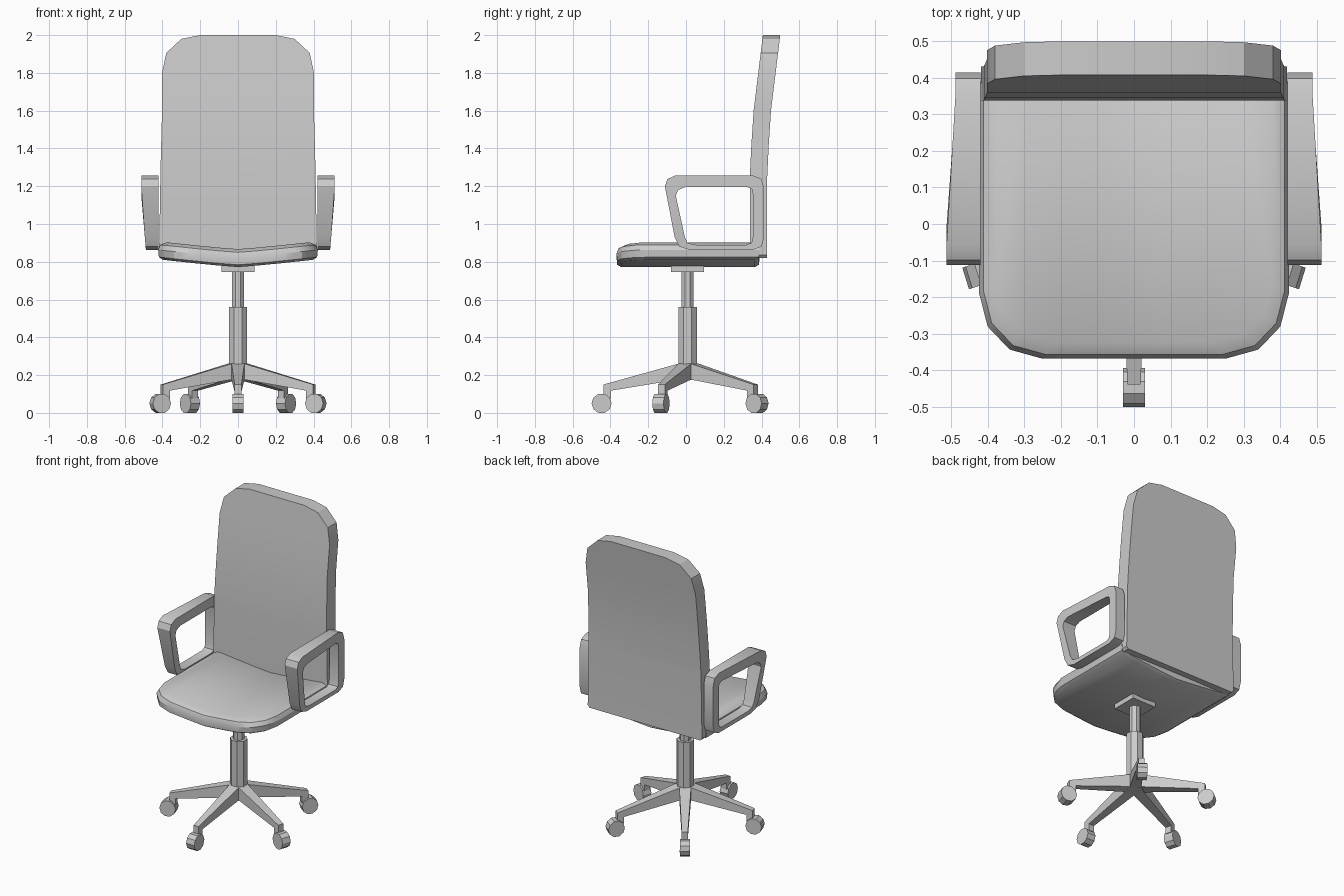
import bpy, bmesh, math
from mathutils import Matrix, Vector

if "Cube" in bpy.data.objects:
    bpy.data.objects.remove(bpy.data.objects["Cube"])


def finish(bm, name, smooth=True):
    bmesh.ops.recalc_face_normals(bm, faces=bm.faces)
    me = bpy.data.meshes.new(name)
    bm.to_mesh(me)
    bm.free()
    ob = bpy.data.objects.new(name, me)
    bpy.context.collection.objects.link(ob)
    if smooth:
        bpy.ops.object.select_all(action='DESELECT')
        ob.select_set(True)
        bpy.context.view_layer.objects.active = ob
        bpy.ops.object.shade_smooth_by_angle(angle=math.radians(30))
    return ob


def loft(bm, rings, caps=True, closed=False):
    """Skin a list of equally sized point rings."""
    vs = [[bm.verts.new(p) for p in r] for r in rings]
    n = len(vs[0])
    pairs = list(zip(vs, vs[1:])) + ([(vs[-1], vs[0])] if closed else [])
    for a, b in pairs:
        for i in range(n):
            j = (i + 1) % n
            bm.faces.new((a[i], a[j], b[j], b[i]))
    if caps and not closed:
        bm.faces.new(vs[0])
        bm.faces.new(vs[-1])


def cut(bm, co, no):
    bmesh.ops.bisect_plane(bm, geom=bm.verts[:] + bm.edges[:] + bm.faces[:],
                           plane_co=co, plane_no=no, dist=1e-5)


def mirrored(half):
    return half + [(-x, y) for x, y in reversed(half)]


def interp(t, table):
    for (a, u), (b, v) in zip(table, table[1:]):
        if t <= b:
            return u + (v - u) * (t - a) / (b - a)
    return table[-1][1]


# Seat: rounded cushion, folded into a shallow V
outline = mirrored([(.25, -.368), (.34, -.343), (.40, -.28), (.423, -.19), (.423, .39)])
layers = [(.025, 0), (.004, .012), (0, .05), (.012, .078), (.045, .095)]
bm = bmesh.new()
loft(bm, [[(x * (1 - d / .42), .01 + (y - .01) * (1 - d / .38), z) for x, y in outline]
          for d, z in layers])
for x in (-.3, -.2, -.1, 0, .1, .2, .3):
    cut(bm, (x, 0, 0), (1, 0, 0))
for v in bm.verts:
    v.co.z += .772 + .041 * (abs(v.co.x) / .42) ** 1.15
finish(bm, "seat")

# Backrest: flat outline bent backwards along its height
outline = mirrored([(.405, .82), (.418, .835), (.41, 1.3), (.402, 1.6), (.402, 1.8),
                    (.38, 1.905), (.30, 1.98), (.20, 2.0)])
bm = bmesh.new()
loft(bm, [[(x, y, z) for x, z in outline] for y in (0, .092)])
for z in (1.25, 1.42, 1.6, 1.8):
    cut(bm, (0, 0, z), (0, 0, 1))
curve = [(.8, .338), (1.25, .338), (1.42, .346), (1.6, .358), (2.0, .407)]
for v in bm.verts:
    v.co.y += interp(v.co.z, curve)
finish(bm, "backrest")

# Armrests: closed loops with matching outer and inner outlines (y, z)
outer = [(-.112, 1.2), (-.098, 1.238), (-.055, 1.258), (.35, 1.258), (.398, 1.24), (.414, 1.19),
         (.414, .93), (.4, .882), (.355, .863), (.02, .863), (-.035, .88), (-.06, .93)]
inner = [(-.054, 1.15), (-.042, 1.18), (-.005, 1.195), (.325, 1.195), (.348, 1.185), (.354, 1.16),
         (.354, .93), (.347, .9), (.32, .89), (.05, .89), (.008, .9), (-.006, .93)]


def arm_x(y, z):
    front = min(max((.3 - y) / .3, 0), 1)
    high = min(max((z - .87) / .27, 0), 1)
    return .488 + .024 * front * high


for s, side in ((-1, "left"), (1, "right")):
    bm = bmesh.new()
    rings = []
    for (oy, oz), (iy, iz) in zip(outer, inner):
        w = arm_x(oy, oz)
        rings.append([(s * .42, oy, oz), (s * w, oy, oz), (s * w, iy, iz), (s * .42, iy, iz)])
    loft(bm, rings, closed=True)
    finish(bm, side + "_armrest")

# Gas column and mounting plate
CY = .008


def prism(name, sides, r, z0, z1, turn):
    bm = bmesh.new()
    loft(bm, [[(r * math.cos(turn + i * math.tau / sides),
                CY + r * math.sin(turn + i * math.tau / sides), z)
               for i in range(sides)] for z in (z0, z1)])
    return finish(bm, name, False)


prism("lower_column", 8, .053, .22, .56, math.pi / 8)
prism("upper_column", 8, .035, .55, .76, math.pi / 8)
prism("mounting_plate", 4, .087 * math.sqrt(2), .747, .778, math.pi / 4)
prism("base_hub", 5, .06, .175, .26, math.radians(-54))

# Five legs with casters (star slightly narrowed in x)
profile = [(.03, .262), (.05, .26), (.446, .15), (.446, .075), (.405, .075), (.405, .118),
           (.05, .176), (.03, .176)]
for i in range(5):
    place = (Matrix.Translation((0, CY, 0)) @ Matrix.Diagonal((.952, 1, 1, 1))
             @ Matrix.Rotation(math.radians(-90 + 72 * i), 4, 'Z'))
    bm = bmesh.new()
    half = [interp(r, [(0, .038), (.05, .036), (.446, .019)]) for r, z in profile]
    loft(bm, [[(r, s * h, z) for (r, z), h in zip(profile, half)] for s in (-1, 1)])
    bm.transform(place)
    finish(bm, f"base_leg_{i + 1}", False)

    bm = bmesh.new()
    loft(bm, [[(.455 + .053 * math.cos(a), y, .053 + .053 * math.sin(a))
               for a in (k * math.tau / 10 for k in range(10))] for y in (-.031, .031)])
    bm.transform(place)
    low = min(v.co.z for v in bm.verts)
    bmesh.ops.translate(bm, verts=bm.verts, vec=Vector((0, 0, -low)))
    finish(bm, f"caster_{i + 1}", False)
